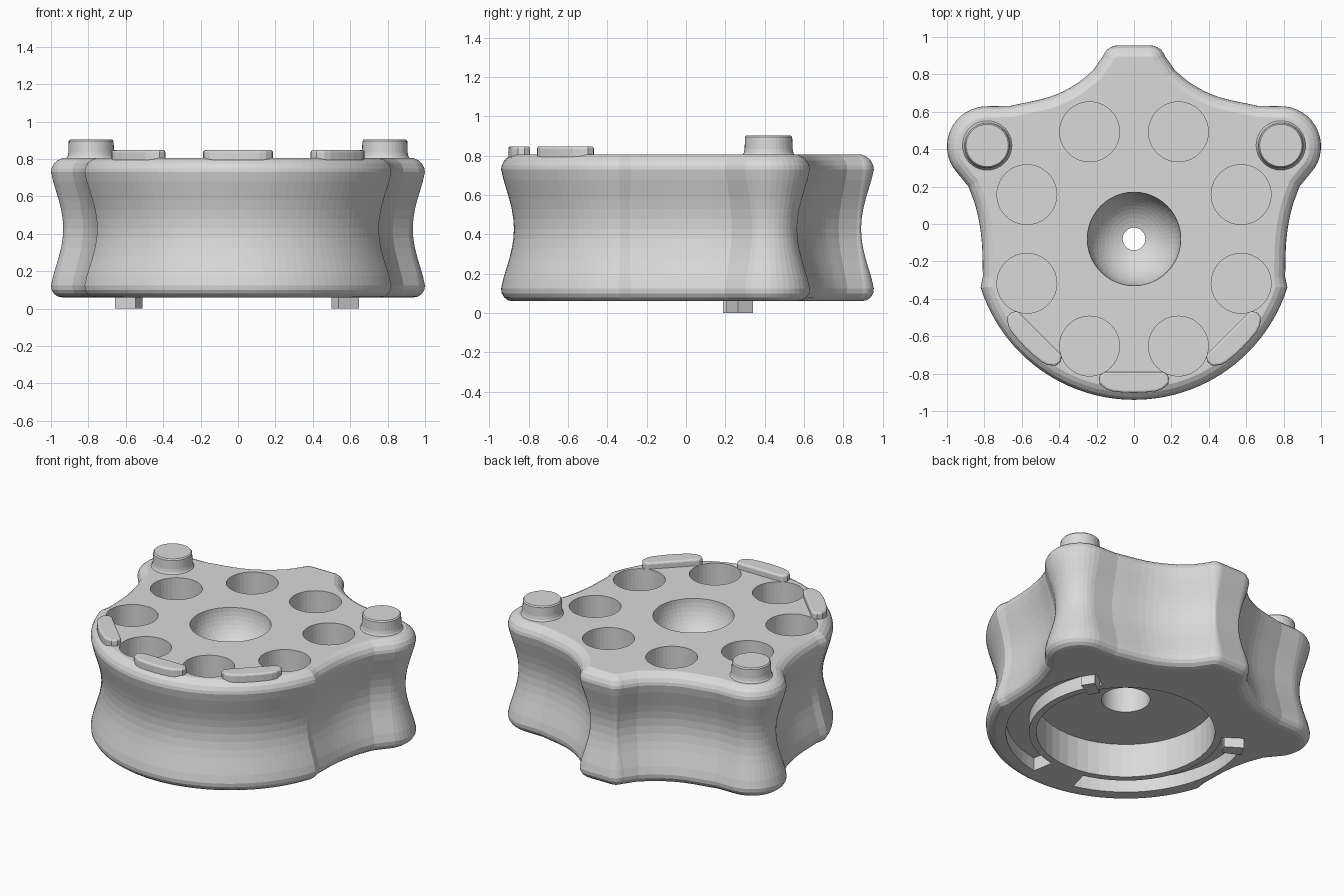
import bpy, bmesh, math
from mathutils import Vector

if "Cube" in bpy.data.objects:
    bpy.data.objects.remove(bpy.data.objects["Cube"])

GREY = (0.7, 0.7, 0.7, 1)
grey = bpy.data.materials.new("plain_grey")
grey.use_nodes = True
grey.diffuse_color = GREY
grey.node_tree.nodes["Principled BSDF"].inputs["Base Color"].default_value = GREY

AXIS = Vector((0, -0.08))   # centre of the round part
TOP, BASE = 0.805, 0.06


def finish(name, bm):
    bmesh.ops.recalc_face_normals(bm, faces=bm.faces)
    mesh = bpy.data.meshes.new(name)
    bm.to_mesh(mesh)
    bm.free()
    mesh.materials.append(grey)
    ob = bpy.data.objects.new(name, mesh)
    bpy.context.collection.objects.link(ob)
    return ob


def skin(bm, layers):
    """Skin a list of (outline, z) layers; return the first and last loops."""
    loops = [[bm.verts.new((x, y, z)) for x, y in outline] for outline, z in layers]
    n = len(loops[0])
    for low, high in zip(loops, loops[1:]):
        for i in range(n):
            j = (i + 1) % n
            bm.faces.new((low[i], low[j], high[j], high[i]))
    return loops[0], loops[-1]


def stack(name, layers):
    """Solid skinned from layers, capped at both ends."""
    bm = bmesh.new()
    first, last = skin(bm, layers)
    bm.faces.new(first[::-1])
    bm.faces.new(last)
    return finish(name, bm)


def well(bm, outline, mouth, floor):
    """Blind pocket; returns its mouth loop."""
    first, last = skin(bm, [(outline, mouth), (outline, floor)])
    bm.faces.new(last)
    return first


def fill(bm, loops):
    """Flat cap inside the first loop, with the other loops as openings."""
    edges = [bm.edges.get((loop[i - 1], loop[i])) for loop in loops for i in range(len(loop))]
    bmesh.ops.triangle_fill(bm, use_beauty=True, edges=edges, normal=(0, 0, 1))


def polar(radius, degrees, centre=AXIS):
    a = math.radians(degrees)
    return centre + Vector((math.cos(a), math.sin(a))) * radius


def circle(radius, centre=AXIS, sides=48):
    return [polar(radius, 360 * i / sides, centre) for i in range(sides)]


def sector(r0, r1, a0, a1, steps=24):
    angles = [a0 + (a1 - a0) * i / steps for i in range(steps + 1)]
    return [polar(r1, a) for a in angles] + [polar(r0, a) for a in reversed(angles)]


def spline(points, steps=4):
    """Catmull-Rom curve through the points."""
    p = [Vector(q) for q in points]
    p = [2 * p[0] - p[1]] + p + [2 * p[-1] - p[-2]]
    out = []
    for a, b, c, d in zip(p, p[1:], p[2:], p[3:]):
        for i in range(steps):
            t = i / steps
            out.append(0.5 * (2 * b + (c - a) * t + (2 * a - 5 * b + 4 * c - d) * t ** 2
                              + (3 * b - a - 3 * c + d) * t ** 3))
    return out + [p[-2]]


def inset(outline, amount):
    """Move every point inwards along its mitred normal."""
    out = []
    for i, p in enumerate(outline):
        e0 = (p - outline[i - 1]).normalized()
        e1 = (outline[(i + 1) % len(outline)] - p).normalized()
        t = (e0 + e1).normalized()
        out.append(p + Vector((-t.y, t.x)) * amount / t.dot(e0))
    return out


# Outline: round front, side flanks, two lobes and a rear tab
front = [polar(0.86, -90 + 3 * i) for i in range(24)] + [Vector((0.82, -0.34))]
flank = spline([(0.808, -0.28), (0.815, -0.08), (0.843, 0.08), (0.885, 0.2)])
lobe = [polar(0.215, a, Vector((0.785, 0.415))) for a in range(-32, 94, 9)]
rear = spline([(0.66, 0.632), (0.45, 0.68), (0.315, 0.745), (0.22, 0.82)])
tab = [polar(0.085, a, Vector((0.085, 0.87))) for a in range(20, 91, 10)]
right = front + flank + lobe + rear + tab
outline = right + [Vector((-p.x, p.y)) for p in reversed(right) if p.x > 0.001]

# Body: waisted wall with rounded rims
profile = [(0.06, BASE), (0.035, 0.065), (0.015, 0.08), (0.003, 0.1), (0, 0.125)]
for i in range(1, 12):
    u = i / 12
    profile.append((0.065 * math.sin(math.pi * u) ** 1.3, 0.125 + 0.605 * u))
profile += [(0, 0.73), (0.003, 0.75), (0.015, 0.775), (0.035, 0.793), (0.06, TOP)]
bm = bmesh.new()
bottom_rim, top_rim = skin(bm, [(inset(outline, d), z) for d, z in profile])

# Bowl in the top, running through a small hole into the shaft and underside recess
bore = []
for i in range(13):
    a = math.radians(76 * i / 12)
    bore.append((circle(0.25 * math.cos(a)), TOP - 0.25 * math.sin(a)))
bore += [(circle(0.15), bore[-1][1]), (circle(0.15), 0.29), (circle(0.55), 0.29),
         (circle(0.55), BASE)]
bowl_mouth, recess_mouth = skin(bm, bore)

# Ring of pockets in the top, two curved grooves underneath
pockets = [well(bm, circle(0.16, polar(0.62, 22.5 + 45 * k), 40), TOP, 0.46) for k in range(8)]
grooves = [well(bm, sector(0.595, 0.737, a0, a1), BASE, 0.15)
           for a0, a1 in ((-80, 36), (146, 256))]
fill(bm, [top_rim, bowl_mouth] + pockets)
fill(bm, [bottom_rim, recess_mouth] + grooves)
finish("body", bm)

# Stop blocks at the groove ends
for name, a0 in (("left_stop_block", 28), ("right_stop_block", 147)):
    block = sector(0.61, 0.733, a0, a0 + 7, 1)
    stack(name, [(block, 0), (block, 0.15)])

# Round posts on the lobes, with a small flare at the foot
for name, side in (("left_post", 1), ("right_post", -1)):
    centre = Vector((side * 0.785, 0.42))
    shape = [(0.125, 0.7), (0.135, TOP - 0.005), (0.126, TOP + 0.01), (0.122, TOP + 0.03),
             (0.12, 0.895), (0.113, 0.903)]
    stack(name, [(circle(r, centre, 40), z) for r, z in shape])

# Raised grip bars along the round front
half = [(0.165, -0.712), (0.187, -0.74), (0.183, -0.775), (0.15, -0.803)]
edge = half + [tuple(polar(0.823, -90 + a, Vector((0, 0)))) for a in (8, 4, 0)]
bar = edge + [(-x, y) for x, y in reversed(edge[:-1])]
for name, turn in (("front_bar", 0), ("left_bar", 45), ("right_bar", -45)):
    c, s = math.cos(math.radians(turn)), math.sin(math.radians(turn))
    pts = [AXIS + Vector((x * c - y * s, x * s + y * c)) for x, y in bar]
    ob = stack(name, [(pts, 0.76), (pts, 0.847)])
    m = ob.modifiers.new("soft_edges", "BEVEL")
    m.width, m.segments, m.limit_method = 0.012, 3, "ANGLE"
    m.angle_limit = math.radians(50)
